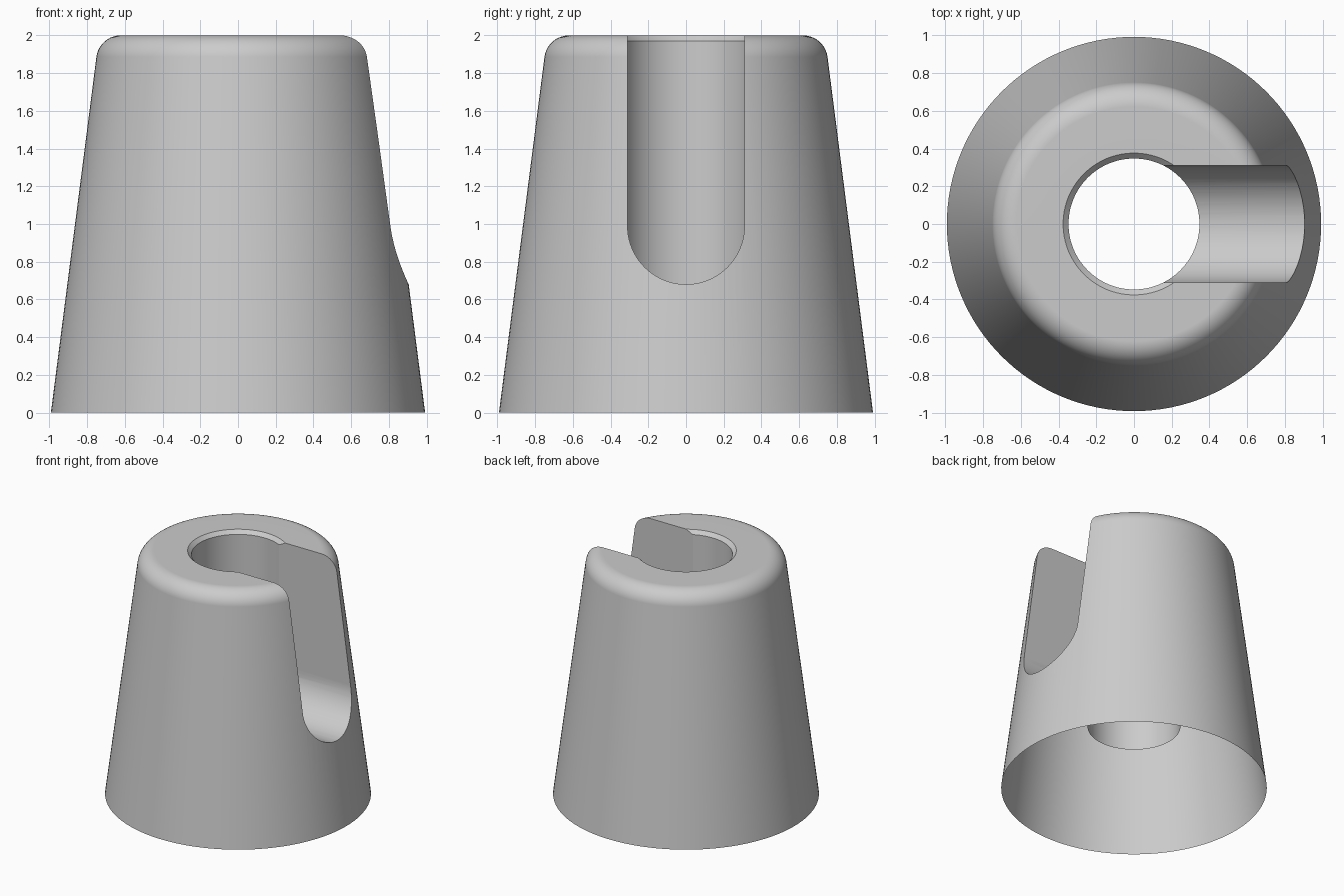
import bpy, bmesh
from math import sin, cos, pi, atan, radians
from mathutils import Vector, Matrix

cube = bpy.data.objects.get("Cube")
if cube:
    bpy.data.objects.remove(cube, do_unlink=True)

HEIGHT, BASE_R, TAPER = 2.0, 0.992, 0.128   # tapered outer wall
FILLET, BORE_R, CHAMFER = 0.13, 0.347, 0.029
BORE_END = 0.53                             # the bore tube hangs inside the open shell
SLOT_HALF, SLOT_Z = 0.31, 0.99              # round-bottomed side slot
SEGMENTS = 128

grey = bpy.data.materials.new("plain_grey")
grey.use_nodes = True
colour = (0.6, 0.6, 0.6, 1)
grey.diffuse_color = colour
grey.node_tree.nodes["Principled BSDF"].inputs["Base Color"].default_value = colour


def make_object(name, bm):
    bmesh.ops.recalc_face_normals(bm, faces=bm.faces)
    mesh = bpy.data.meshes.new(name)
    bm.to_mesh(mesh)
    bm.free()
    obj = bpy.data.objects.new(name, mesh)
    bpy.context.collection.objects.link(obj)
    mesh.materials.append(grey)
    return obj


def revolve(name, profile):
    """Turn a closed (radius, z) profile about the z axis."""
    bm = bmesh.new()
    rings = []
    for i in range(SEGMENTS):
        turn = Matrix.Rotation(2 * pi * i / SEGMENTS, 3, "Z")
        rings.append([bm.verts.new(turn @ Vector((r, 0, z))) for r, z in profile])
    n = len(profile)
    for i, ring in enumerate(rings):
        after = rings[(i + 1) % SEGMENTS]
        for j in range(n):
            k = (j + 1) % n
            bm.faces.new((ring[j], after[j], after[k], ring[k]))
    return make_object(name, bm)


# Tapered body with rounded shoulder and chamfered bore, closed for cutting
lean = atan(TAPER)
wall_z = HEIGHT - FILLET + FILLET * sin(lean)
centre_r = BASE_R - TAPER * wall_z - FILLET * cos(lean)
profile = [(BASE_R, 0)]
for i in range(11):
    a = lean + (pi / 2 - lean) * i / 10
    profile.append((centre_r + FILLET * cos(a), HEIGHT - FILLET + FILLET * sin(a)))
profile += [(BORE_R + CHAMFER, HEIGHT), (BORE_R, HEIGHT - CHAMFER), (BORE_R, BORE_END)]
body = revolve("tapered_body", profile)

# Slot cutter running from the bore out through the +x side
bm = bmesh.new()
outline = [(SLOT_HALF, HEIGHT + 0.2), (-SLOT_HALF, HEIGHT + 0.2)]
for i in range(41):
    a = pi + pi * i / 40
    outline.append((SLOT_HALF * cos(a), SLOT_Z + SLOT_HALF * sin(a)))
face = bm.faces.new([bm.verts.new((0, y, z)) for y, z in outline])
grown = bmesh.ops.extrude_face_region(bm, geom=[face])
bmesh.ops.translate(bm, vec=(1.3, 0, 0),
                    verts=[v for v in grown["geom"] if isinstance(v, bmesh.types.BMVert)])
cutter = make_object("slot_cutter", bm)
cutter.hide_render = True

cut = body.modifiers.new("slot", "BOOLEAN")
cut.operation = "DIFFERENCE"
cut.solver = "EXACT"
cut.object = cutter

bpy.ops.object.select_all(action="DESELECT")
body.select_set(True)
bpy.context.view_layer.objects.active = body
bpy.ops.object.modifier_apply(modifier=cut.name)
bpy.data.objects.remove(cutter, do_unlink=True)

# Open the underside, leaving a hollow shell around the bore tube
bm = bmesh.new()
bm.from_mesh(body.data)
bm.normal_update()
underside = [f for f in bm.faces if f.normal.z < -0.3]
bmesh.ops.delete(bm, geom=underside, context="FACES")
bm.to_mesh(body.data)
bm.free()

# Smooth curved surfaces, crisp rims
bpy.ops.object.shade_smooth_by_angle(angle=radians(30))
weighted = body.modifiers.new("weighted_normals", "WEIGHTED_NORMAL")
weighted.keep_sharp = True
